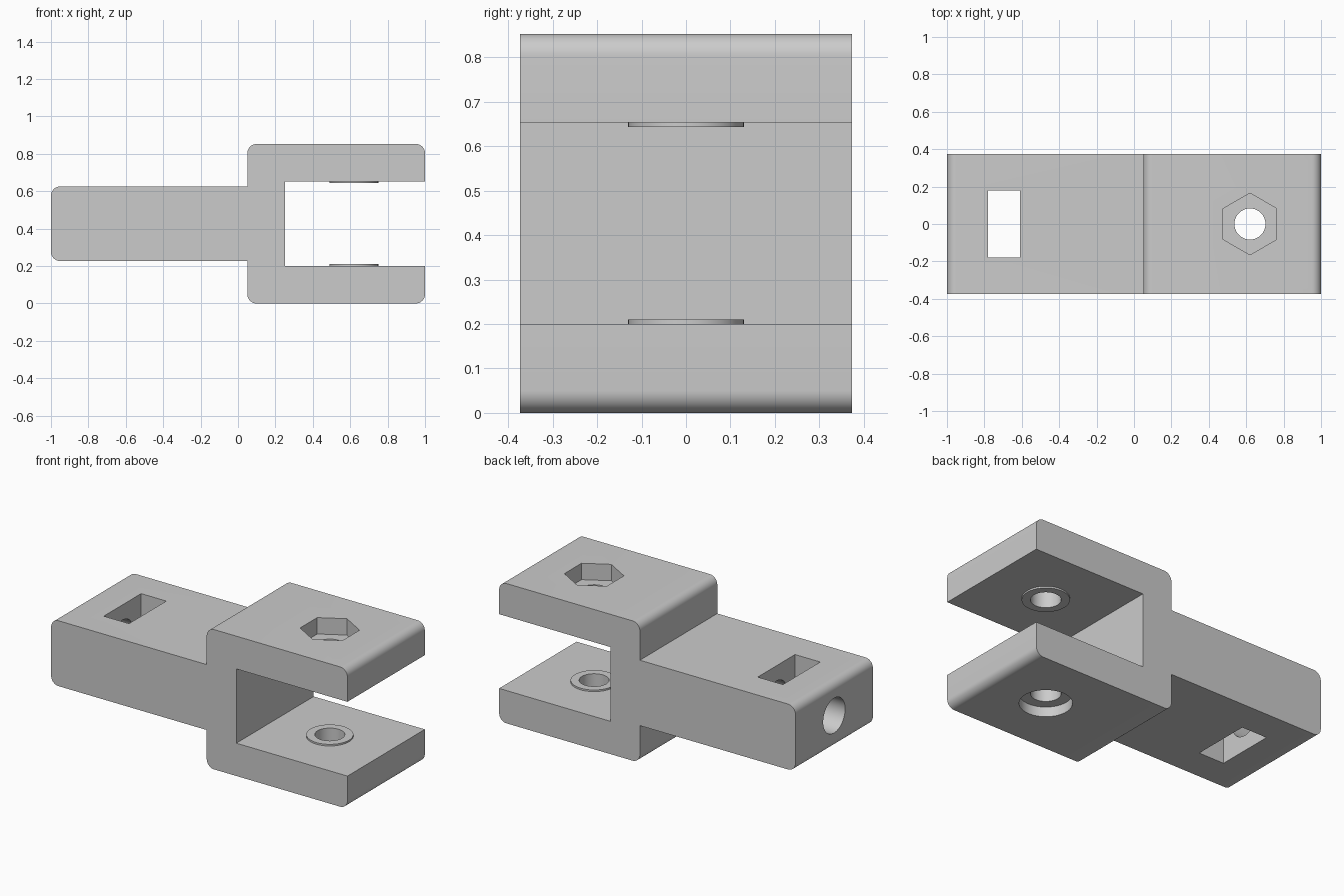
import bpy, bmesh
from math import pi, radians
from mathutils import Matrix, Vector

if "Cube" in bpy.data.objects:
    bpy.data.objects.remove(bpy.data.objects["Cube"])

grey = bpy.data.materials.new("plain_grey")
grey.use_nodes = True
colour = (0.6, 0.6, 0.6, 1)
grey.diffuse_color = colour
grey.node_tree.nodes["Principled BSDF"].inputs["Base Color"].default_value = colour

HALF_DEPTH, HEIGHT, MID = 0.373, 0.853, 0.427
PIN_X = 0.62


def make_object(name, bm):
    mesh = bpy.data.meshes.new(name)
    bmesh.ops.recalc_face_normals(bm, faces=bm.faces)
    bm.to_mesh(mesh)
    bm.free()
    mesh.materials.append(grey)
    obj = bpy.data.objects.new(name, mesh)
    bpy.context.collection.objects.link(obj)
    return obj


def prism(name, radius, sides, low, high, axis="Z", x=PIN_X, z=0, turn=0):
    """Cylinder or hexagon running from low to high along an axis."""
    bm = bmesh.new()
    spin = Matrix.Rotation(turn, 4, "Z")
    shift = Matrix.Translation((0, 0, (low + high) / 2))
    tilt = Matrix.Rotation(pi / 2, 4, "Y") if axis == "X" else Matrix()
    bmesh.ops.create_cone(bm, cap_ends=True, segments=sides, radius1=radius,
                          radius2=radius, depth=high - low,
                          matrix=Matrix.Translation((x, 0, z)) @ tilt @ shift @ spin)
    return make_object(name, bm)


def combine(target, tool, operation):
    mod = target.modifiers.new(tool.name, "BOOLEAN")
    mod.operation, mod.solver, mod.object = operation, "EXACT", tool
    bpy.context.view_layer.objects.active = target
    bpy.ops.object.modifier_apply(modifier=mod.name)
    bpy.data.objects.remove(tool)


# Side profile of tongue and fork; the flag marks rounded corners
lower = [(-1, 0.227, True), (0.05, 0.227, False), (0.05, 0, True),
         (1, 0, True), (1, 0.2, False), (0.25, 0.2, False)]
profile = lower + [(x, HEIGHT - z, r) for x, z, r in reversed(lower)]
bm = bmesh.new()
verts = [bm.verts.new((x, -HALF_DEPTH, z)) for x, z, r in profile]
face = bm.faces.new(verts)
new = bmesh.ops.extrude_face_region(bm, geom=[face])["geom"]
bmesh.ops.translate(bm, vec=(0, 2 * HALF_DEPTH, 0),
                    verts=[v for v in new if isinstance(v, bmesh.types.BMVert)])
rounded = [Vector((x, 0, z)) for x, z, r in profile if r]
edges = [e for e in bm.edges
         if any(((e.verts[0].co + e.verts[1].co) / 2 - p).length < 0.001 for p in rounded)]
bmesh.ops.bevel(bm, geom=edges, offset=0.05, segments=10, profile=0.5, affect="EDGES")
bracket = make_object("fork_bracket", bm)

# Raised washer faces inside the fork
combine(bracket, prism("lower_boss", 0.13, 64, 0.15, 0.21), "UNION")
combine(bracket, prism("upper_boss", 0.13, 64, HEIGHT - 0.21, HEIGHT - 0.15), "UNION")

# Pin hole, hexagonal nut pocket on top and round head recess below
combine(bracket, prism("pin_hole", 0.083, 64, -0.1, 1), "DIFFERENCE")
combine(bracket, prism("nut_pocket", 0.165, 6, HEIGHT - 0.1, 1), "DIFFERENCE")
combine(bracket, prism("head_recess", 0.144, 64, -0.1, 0.06), "DIFFERENCE")

# Rectangular nut slot through the tongue
bm = bmesh.new()
bmesh.ops.create_cube(bm, size=1, matrix=Matrix.Translation((-0.695, 0, MID))
                      @ Matrix.Diagonal((0.17, 0.36, 1, 1)))
combine(bracket, make_object("nut_slot", bm), "DIFFERENCE")

# Blind bore into the end of the tongue
combine(bracket, prism("end_bore", 0.106, 64, -1.1, -0.3, "X", 0, MID), "DIFFERENCE")

bpy.ops.object.select_all(action="DESELECT")
bracket.select_set(True)
bpy.context.view_layer.objects.active = bracket
bpy.ops.object.shade_smooth_by_angle(angle=radians(30))
